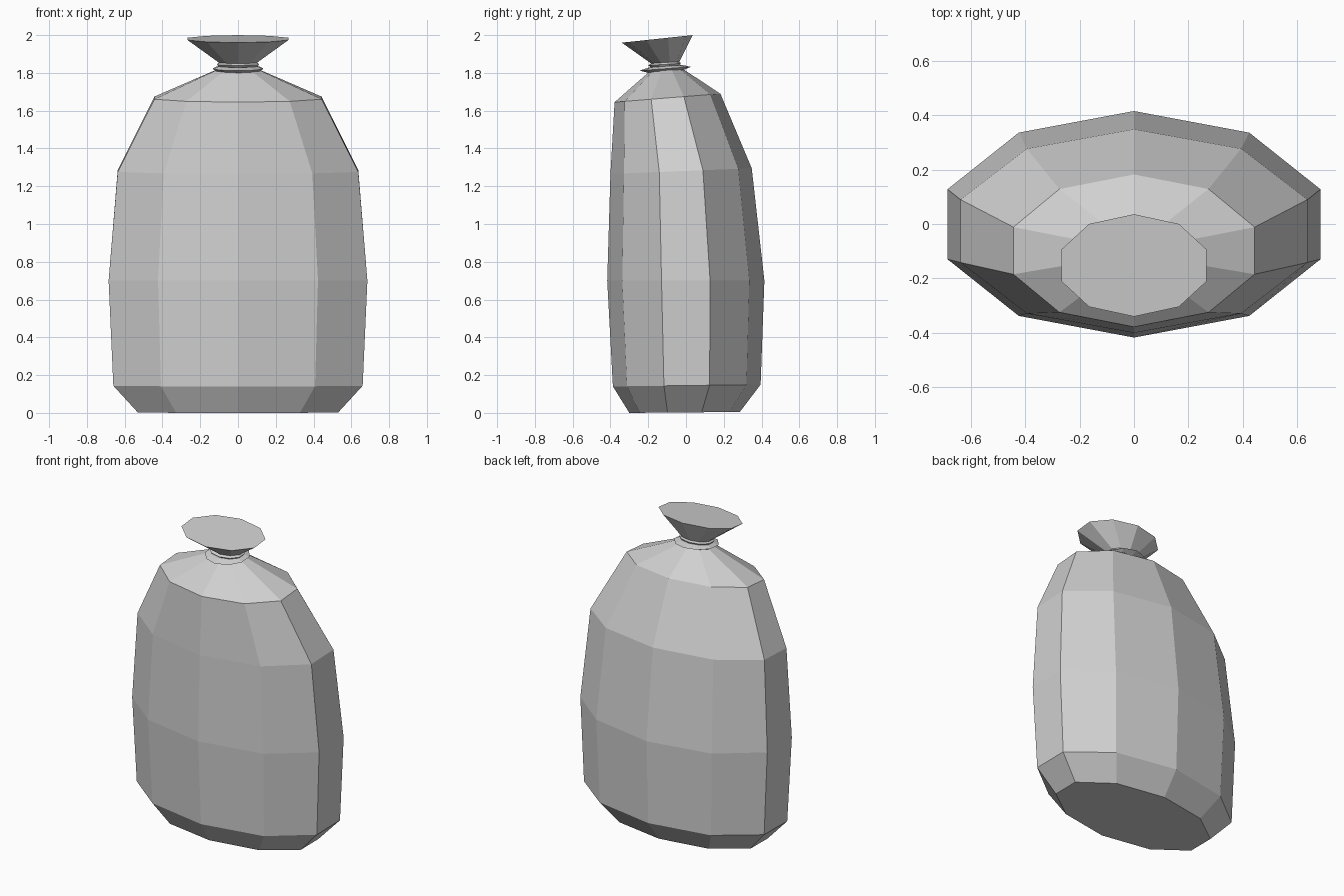
import bpy, bmesh
from math import sin, cos, pi

cube = bpy.data.objects.get("Cube")
if cube:
    bpy.data.objects.remove(cube, do_unlink=True)

SIDES = 10

grey = bpy.data.materials.new("light_grey_cloth")
grey.use_nodes = True
colour = (0.63, 0.63, 0.63, 1)
grey.diffuse_color = colour
grey.node_tree.nodes["Principled BSDF"].inputs["Base Color"].default_value = colour


def loft(name, rings):
    """Closed faceted loft; ring = (half width, front y, back y, front z, back z)."""
    bm = bmesh.new()
    loops = []
    for half_x, y0, y1, z0, z1 in rings:
        loop = []
        for i in range(SIDES):
            a = pi / 2 + 2 * pi * i / SIDES
            t = (1 + sin(a)) / 2
            x = half_x * cos(a) / cos(pi / SIDES)
            loop.append(bm.verts.new((x, y0 + (y1 - y0) * t, z0 + (z1 - z0) * t)))
        loops.append(loop)
    for low, high in zip(loops, loops[1:]):
        for i in range(SIDES):
            j = (i + 1) % SIDES
            bm.faces.new((low[i], low[j], high[j], high[i]))
    bm.faces.new(loops[0])
    bm.faces.new(loops[-1])
    bmesh.ops.recalc_face_normals(bm, faces=bm.faces)
    mesh = bpy.data.meshes.new(name)
    bm.to_mesh(mesh)
    bm.free()
    mesh.materials.append(grey)
    obj = bpy.data.objects.new(name, mesh)
    bpy.context.collection.objects.link(obj)
    return obj


# Filled bag, slumping forward towards the neck
loft("sack_body", [
    (0.53, -0.30, 0.285, 0.0, 0.005),
    (0.66, -0.387, 0.395, 0.14, 0.15),
    (0.685, -0.417, 0.415, 0.70, 0.70),
    (0.637, -0.40, 0.348, 1.265, 1.295),
    (0.443, -0.378, 0.182, 1.645, 1.69),
    (0.115, -0.19, -0.015, 1.81, 1.82),
])

# Cord tied round the neck
loft("neck_cord", [
    (0.105, -0.20, -0.02, 1.80, 1.812),
    (0.132, -0.245, 0.025, 1.812, 1.832),
    (0.105, -0.20, -0.02, 1.828, 1.842),
])

# Gathered cloth flaring out above the cord
loft("flared_top", [
    (0.09, -0.17, -0.04, 1.815, 1.825),
    (0.11, -0.20, -0.027, 1.84, 1.85),
    (0.10, -0.185, -0.035, 1.85, 1.86),
    (0.267, -0.34, 0.036, 1.96, 2.0),
])
